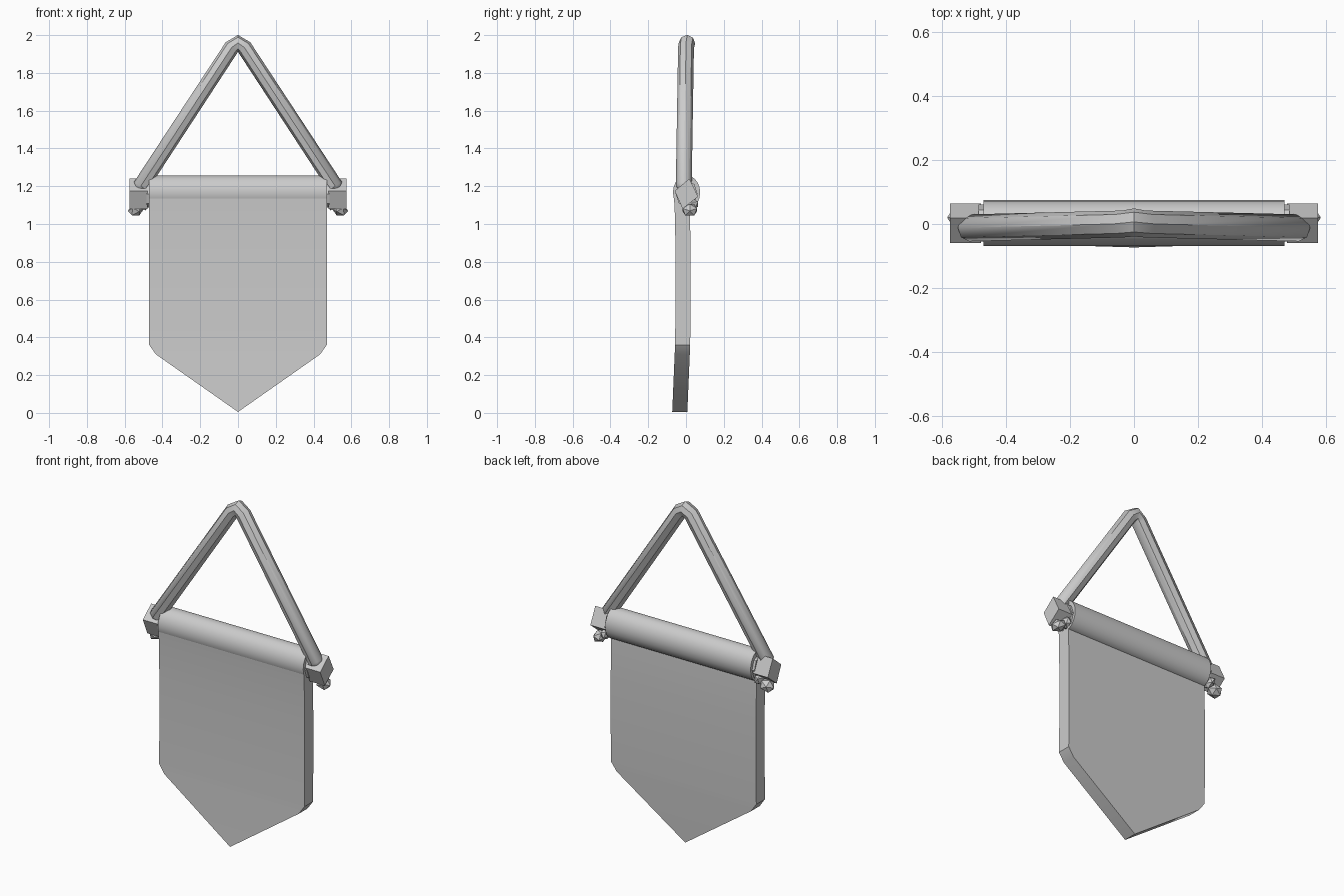
import bpy, bmesh, math
from mathutils import Matrix

cube = bpy.data.objects.get("Cube")
if cube:
    bpy.data.objects.remove(cube)

grey = bpy.data.materials.new("plain_grey")
grey.use_nodes = True
grey.diffuse_color = (0.6, 0.6, 0.6, 1)
grey.node_tree.nodes["Principled BSDF"].inputs["Base Color"].default_value = (0.6, 0.6, 0.6, 1)


def finish(name, bm, smooth=None):
    """Turn a bmesh into a named object in the grey material."""
    bmesh.ops.recalc_face_normals(bm, faces=bm.faces)
    mesh = bpy.data.meshes.new(name)
    bm.to_mesh(mesh)
    bm.free()
    mesh.materials.append(grey)
    ob = bpy.data.objects.new(name, mesh)
    bpy.context.collection.objects.link(ob)
    if smooth:
        bpy.ops.object.select_all(action='DESELECT')
        ob.select_set(True)
        bpy.context.view_layer.objects.active = ob
        bpy.ops.object.shade_smooth_by_angle(angle=math.radians(smooth))
    return ob


def extrude_x(name, profile, x0, x1, smooth=None):
    """Prism along x from a (y, z) profile."""
    bm = bmesh.new()
    face = bm.faces.new([bm.verts.new((x0, y, z)) for y, z in profile])
    out = bmesh.ops.extrude_face_region(bm, geom=[face], use_keep_orig=True)
    verts = [v for v in out["geom"] if isinstance(v, bmesh.types.BMVert)]
    bmesh.ops.translate(bm, verts=verts, vec=(x1 - x0, 0, 0))
    return finish(name, bm, smooth)


def ellipse(cy, cz, ry, rz, n):
    return [(cy + ry * math.cos(math.tau * i / n), cz + rz * math.sin(math.tau * i / n))
            for i in range(n)]


# Hanging cloth: rows of (half width, front y, height), bowed gently
rows = [(0.47, -0.066, 1.17), (0.47, -0.06, 1.08), (0.47, -0.055, 0.85), (0.47, -0.055, 0.6),
        (0.47, -0.058, 0.36), (0.435, -0.06, 0.31), (0, -0.073, 0.005)]
bm = bmesh.new()
grid = [[bm.verts.new((s * w, y + d, z)) for s, d in ((-1, 0), (1, 0), (1, 0.08), (-1, 0.08))]
        for w, y, z in rows]
bm.faces.new(grid[0])
for a, b in zip(grid, grid[1:]):
    for i in range(4):
        j = (i + 1) % 4
        bm.faces.new((a[i], a[j], b[j], b[i]))
bmesh.ops.remove_doubles(bm, verts=bm.verts, dist=0.0001)
finish("cloth", bm, 30)

# Rolled hem of the cloth and the pole through it
extrude_x("rolled_hem", ellipse(0.003, 1.167, 0.072, 0.09, 20), -0.47, 0.47, 40)
extrude_x("pole", ellipse(0.003, 1.16, 0.058, 0.072, 8), -0.485, 0.485)

# Tilted end blocks with knots below
block = [(-0.06, 1.175), (0.018, 1.24), (0.064, 1.145), (-0.018, 1.08)]
knots = [("outer", (0.54, 0.02, 1.075), (0.045, 0.045, 0.035), 0.5),
         ("inner", (0.497, 0.028, 1.105), (0.024, 0.042, 0.034), 0.2)]
for side, s in (("left", 1), ("right", -1)):
    extrude_x(side + "_end_block", block, s * 0.478, s * 0.574)
    for part, (x, y, z), size, turn in knots:
        bm = bmesh.new()
        mat = (Matrix.Translation((s * x, y, z)) @ Matrix.Rotation(s * turn, 4, 'Y')
               @ Matrix.Diagonal((s * size[0], size[1], size[2], 1)))
        bmesh.ops.create_icosphere(bm, subdivisions=1, radius=1.0, matrix=mat)
        finish(side + "_" + part + "_knot", bm)

# Hanging cord, tapered to rounded tips
half = [(0.527, -0.012, 1.183, 0.55), (0.515, -0.012, 1.2, 1), (0.035, 0, 1.933, 1)]
path = [(-x, y, z, r) for x, y, z, r in half] + [(0, 0.005, 1.957, 1.04)] + half[::-1]
curve = bpy.data.curves.new("cord", 'CURVE')
curve.dimensions = '3D'
curve.bevel_depth = 0.042
curve.bevel_resolution = 2
curve.use_fill_caps = True
spline = curve.splines.new('POLY')
spline.points.add(len(path) - 1)
for p, (x, y, z, r) in zip(spline.points, path):
    p.co = (x, y, z, 1)
    p.radius = r
curve.materials.append(grey)
cord = bpy.data.objects.new("cord", curve)
bpy.context.collection.objects.link(cord)
bpy.ops.object.select_all(action='DESELECT')
cord.select_set(True)
bpy.context.view_layer.objects.active = cord
bpy.ops.object.convert(target='MESH')
bpy.ops.object.shade_smooth_by_angle(angle=math.radians(40))
